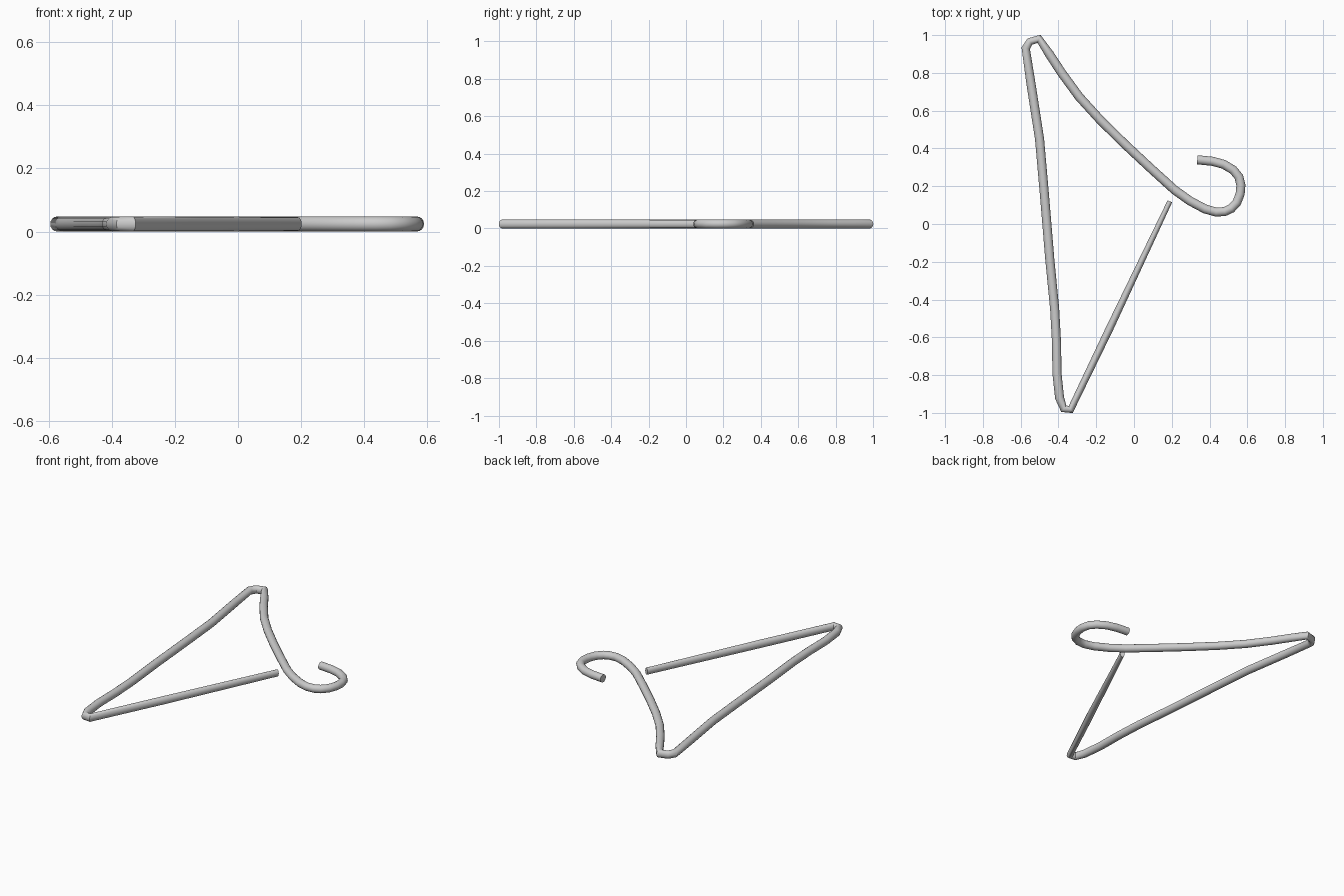
import bpy, bmesh, math
from mathutils import Vector

if "Cube" in bpy.data.objects:
    bpy.data.objects.remove(bpy.data.objects["Cube"])

R = 0.024      # wire radius
SIDES = 16

# centre line: hook tip, hook, curved shoulder, bottom bar, straight shoulder
# (x, y, width scale)
PATH = [
    (0.335, 0.34, 1), (0.415, 0.332, 1), (0.475, 0.316, 1), (0.525, 0.286, 1),
    (0.555, 0.25, 1), (0.566, 0.205, 1), (0.562, 0.16, 1), (0.545, 0.115, 1),
    (0.515, 0.082, 1), (0.48, 0.066, 1), (0.435, 0.063, 1), (0.375, 0.08, 1),
    (0.295, 0.123, 1), (0.215, 0.18, 1), (0.085, 0.298, 1), (-0.05, 0.424, 1),
    (-0.18, 0.552, 1), (-0.29, 0.673, 1), (-0.383, 0.80, 1), (-0.447, 0.898, 1),
    (-0.503, 0.98, 0.95), (-0.551, 0.966, 0.85), (-0.573, 0.93, 0.95),
    (-0.545, 0.74, 1), (-0.50, 0.45, 1), (-0.472, 0.13, 1), (-0.446, -0.185, 1),
    (-0.42, -0.45, 1), (-0.41, -0.63, 1), (-0.408, -0.79, 1), (-0.394, -0.92, 1),
    (-0.372, -0.978, 0.9), (-0.335, -0.982, 0.9), (-0.13, -0.555, 0.85),
    (0.19, 0.12, 0.55),
]


def sweep(name, path):
    pts = [Vector((x, y, R)) for x, y, _ in path]
    bm = bmesh.new()
    rings = []
    for i, p in enumerate(pts):
        a = (p - pts[i - 1]).normalized() if i else Vector()
        b = (pts[i + 1] - p).normalized() if i < len(pts) - 1 else Vector()
        t = (a + b).normalized()
        side = Vector((-t.y, t.x, 0)) * R * path[i][2]
        high = Vector((0, 0, R)) * (0.9 if i == len(pts) - 1 else 1)
        rings.append([bm.verts.new(p + side * math.cos(k * math.tau / SIDES)
                                   + high * math.sin(k * math.tau / SIDES))
                      for k in range(SIDES)])
    for r, s in zip(rings, rings[1:]):
        for k in range(SIDES):
            j = (k + 1) % SIDES
            bm.faces.new((r[k], r[j], s[j], s[k]))
    bm.faces.new(rings[0])
    bm.faces.new(rings[-1])
    bmesh.ops.recalc_face_normals(bm, faces=bm.faces)
    mesh = bpy.data.meshes.new(name)
    bm.to_mesh(mesh)
    bm.free()
    obj = bpy.data.objects.new(name, mesh)
    bpy.context.collection.objects.link(obj)
    return obj


# one bent wire forms the whole hanger
hanger = sweep("hanger_wire", PATH)
bpy.context.view_layer.objects.active = hanger
hanger.select_set(True)
bpy.ops.object.shade_smooth_by_angle(angle=math.radians(40))
